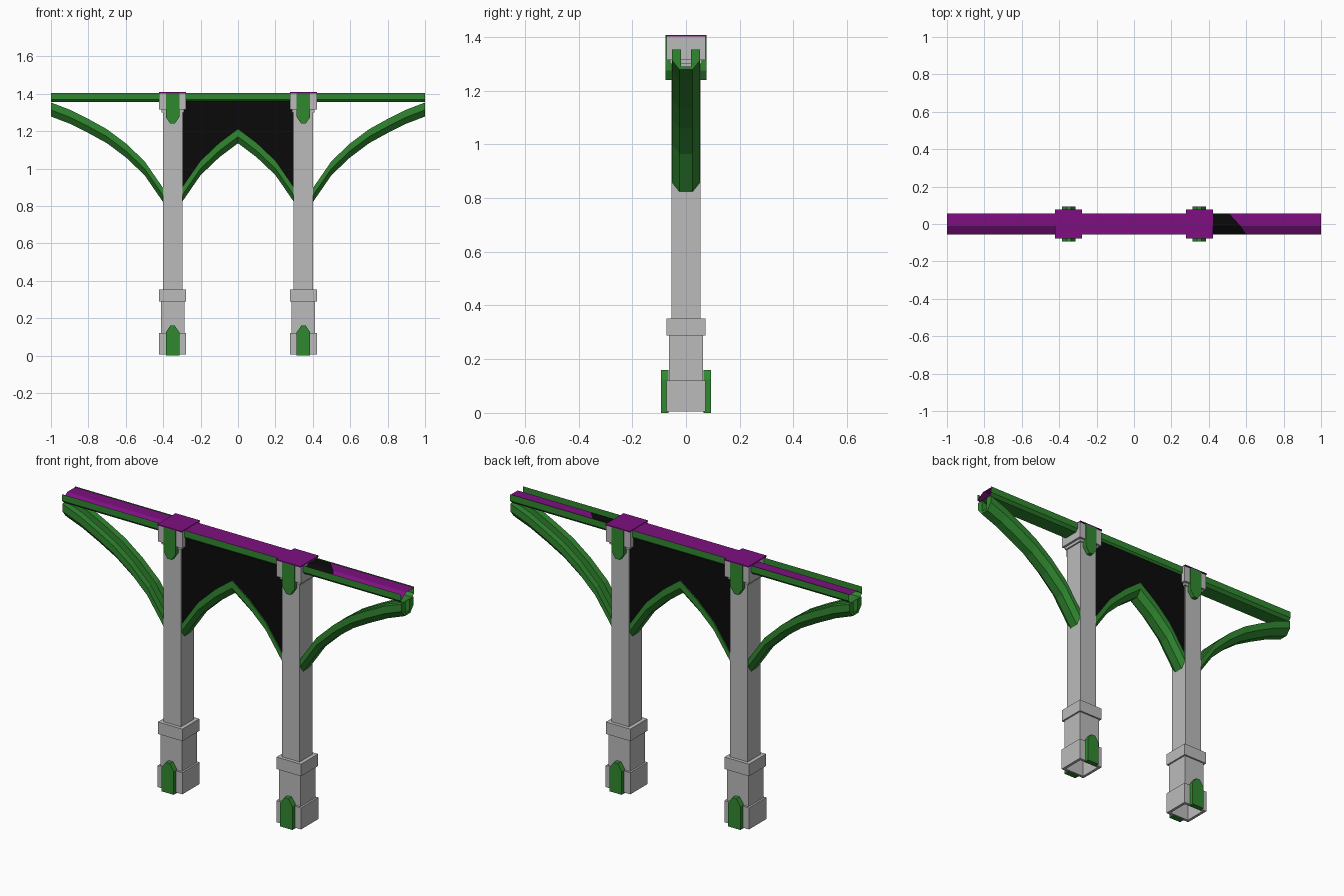
import bpy
import bmesh

old = bpy.data.objects.get("Cube")
if old:
    bpy.data.objects.remove(old, do_unlink=True)


def material(name, rgb):
    m = bpy.data.materials.new(name)
    m.use_nodes = True
    m.diffuse_color = (*rgb, 1)
    bsdf = next(n for n in m.node_tree.nodes if n.type == 'BSDF_PRINCIPLED')
    bsdf.inputs["Base Color"].default_value = (*rgb, 1)
    bsdf.inputs["Roughness"].default_value = 0.8
    return m


GREY = material("stone grey", (0.5, 0.5, 0.5))
GREEN = material("leaf green", (0.03, 0.25, 0.03))
PURPLE = material("roof purple", (0.21, 0.005, 0.22))
BLACK = material("panel black", (0.003, 0.003, 0.003))


def finish(name, bm, mat, solid=True):
    if solid:
        bmesh.ops.recalc_face_normals(bm, faces=bm.faces)
    me = bpy.data.meshes.new(name)
    bm.to_mesh(me)
    bm.free()
    me.materials.append(mat)
    ob = bpy.data.objects.new(name, me)
    bpy.context.collection.objects.link(ob)
    return ob


def loft(name, sections, mat, closed=True, caps=True):
    """Skin a row of matching cross-sections."""
    bm = bmesh.new()
    rings = [[bm.verts.new(p) for p in s] for s in sections]
    n = len(rings[0])
    for a, b in zip(rings, rings[1:]):
        for i in range(n if closed else n - 1):
            j = (i + 1) % n
            bm.faces.new((a[i], a[j], b[j], b[i]))
    if caps:
        bm.faces.new(rings[0])
        bm.faces.new(rings[-1])
    return finish(name, bm, mat, caps)


def box(name, x, y, z, mat):
    """Box from (low, high) pairs."""
    return loft(name, [[(x[0], y[0], h), (x[1], y[0], h), (x[1], y[1], h), (x[0], y[1], h)]
                       for h in z], mat)


def block(name, cx, r, z0, z1, mat):
    return box(name, (cx - r, cx + r), (-r, r), (z0, z1), mat)


# Brace: channel section swept along a curved underside
CURVE = [(0, 0.82), (0.1, 0.965), (0.2, 1.06), (0.3, 1.135), (0.4, 1.19), (0.5, 1.24), (0.6, 1.278)]
HALF = [(0.024, 0), (0.052, 0.035), (0.052, 0.075), (0.018, 0.075), (0.018, 0.012)]
CHANNEL = HALF + [(-y, z) for y, z in reversed(HALF)]


def brace(name, start, direction, count):
    loft(name, [[(start + direction * d, y, z + h) for y, h in CHANNEL]
                for d, z in CURVE[:count]], GREEN)


# Pointed plate: upright shield on the front and back of a pillar
def shield(name, cx, side, y0, y1, flat, shoulder, tip):
    shape = [(-0.036, flat), (0.036, flat), (0.036, shoulder), (0.012, tip),
             (-0.012, tip), (-0.036, shoulder)]
    loft(name, [[(cx + x, side * y, z) for x, z in shape] for y in (y0, y1)], GREEN)


for label, s in (("right", -1), ("left", 1)):
    cx = s * 0.35
    # Pillar
    box(label + "_pillar", (cx - 0.052, cx + 0.052), (-0.054, 0.054), (0.33, 1.36), GREY)
    block(label + "_collar", cx, 0.072, 0.288, 0.352, GREY)
    # Fluted lower shaft
    block(label + "_shaft_core", cx, 0.05, 0.1, 0.3, GREY)
    for i, t in enumerate((-0.048, 0, 0.048)):
        box(f"{label}_rib_y_{i}", (cx + t - 0.015, cx + t + 0.015), (-0.063, 0.063), (0.1, 0.3), GREY)
        box(f"{label}_rib_x_{i}", (cx - 0.063, cx + 0.063), (t - 0.015, t + 0.015), (0.1, 0.3), GREY)
    # Hollow foot, open underneath
    loft(label + "_foot", [[(cx + a * r, b * r, z) for a, b in ((-1, -1), (1, -1), (1, 1), (-1, 1))]
                           for r, z in ((0.058, 0.1), (0.058, 0.005), (0.073, 0.005), (0.073, 0.12),
                                        (0.05, 0.12))], GREY, caps=False)
    # Capital with stepped underside and coloured top
    block(label + "_capital", cx, 0.072, 1.315, 1.402, GREY)
    block(label + "_capital_step", cx, 0.06, 1.3, 1.32, GREY)
    box(label + "_capital_top", (cx - 0.072, cx + 0.072), (-0.077, 0.077), (1.402, 1.408), PURPLE)
    for face, side in (("front", -1), ("back", 1)):
        shield(f"{label}_{face}_foot_plate", cx, side, 0.065, 0.093, 0, 0.125, 0.16)
        shield(f"{label}_{face}_capital_plate", cx, side, 0.05, 0.077, 1.402, 1.275, 1.24)
    # Braces either side of the pillar
    brace(label + "_outer_brace", s * 0.4, s, 7)
    brace(label + "_inner_brace", s * 0.3, -s, 4)

# Panel filling the space above the pointed arch
spans = [(-0.3 + d, z) for d, z in CURVE[:4]] + [(0.3 - d, z) for d, z in CURVE[2::-1]]
loft("arch_panel", [[(x, y, z + h) for y, h in ((-0.046, 0.03), (0.046, 0.03))]
                    + [(x, 0.046, 1.36), (x, -0.046, 1.36)] for x, z in spans], BLACK)

# Beam: open-ended trough with chamfered lower edges
TROUGH = [(-0.055, 1.405), (-0.055, 1.37), (-0.04, 1.355),
          (0.04, 1.355), (0.055, 1.37), (0.055, 1.405)]
loft("beam", [[(x, y, z) for y, z in TROUGH] for x in (-1, 1)], GREEN, False, False)

# Beam top: flat between the pillars, creased on the arms
box("beam_middle_top", (-0.3, 0.3), (-0.055, 0.055), (1.4, 1.405), PURPLE)
CREASED = [(-0.055, 1.372), (-0.01, 1.4), (0.055, 1.4)]


def arm_top(name, starts, ends, mat):
    loft(name, [[(x, y, z) for x, (y, z) in zip(xs, CREASED)] for xs in (starts, ends)],
         mat, False, False)


SLANT = (0.6, 0.57, 0.51)
arm_top("right_arm_top", (-1,) * 3, (-0.4,) * 3, PURPLE)
arm_top("left_arm_dark_top", (0.4,) * 3, SLANT, BLACK)
arm_top("left_arm_top", SLANT, (1,) * 3, PURPLE)
